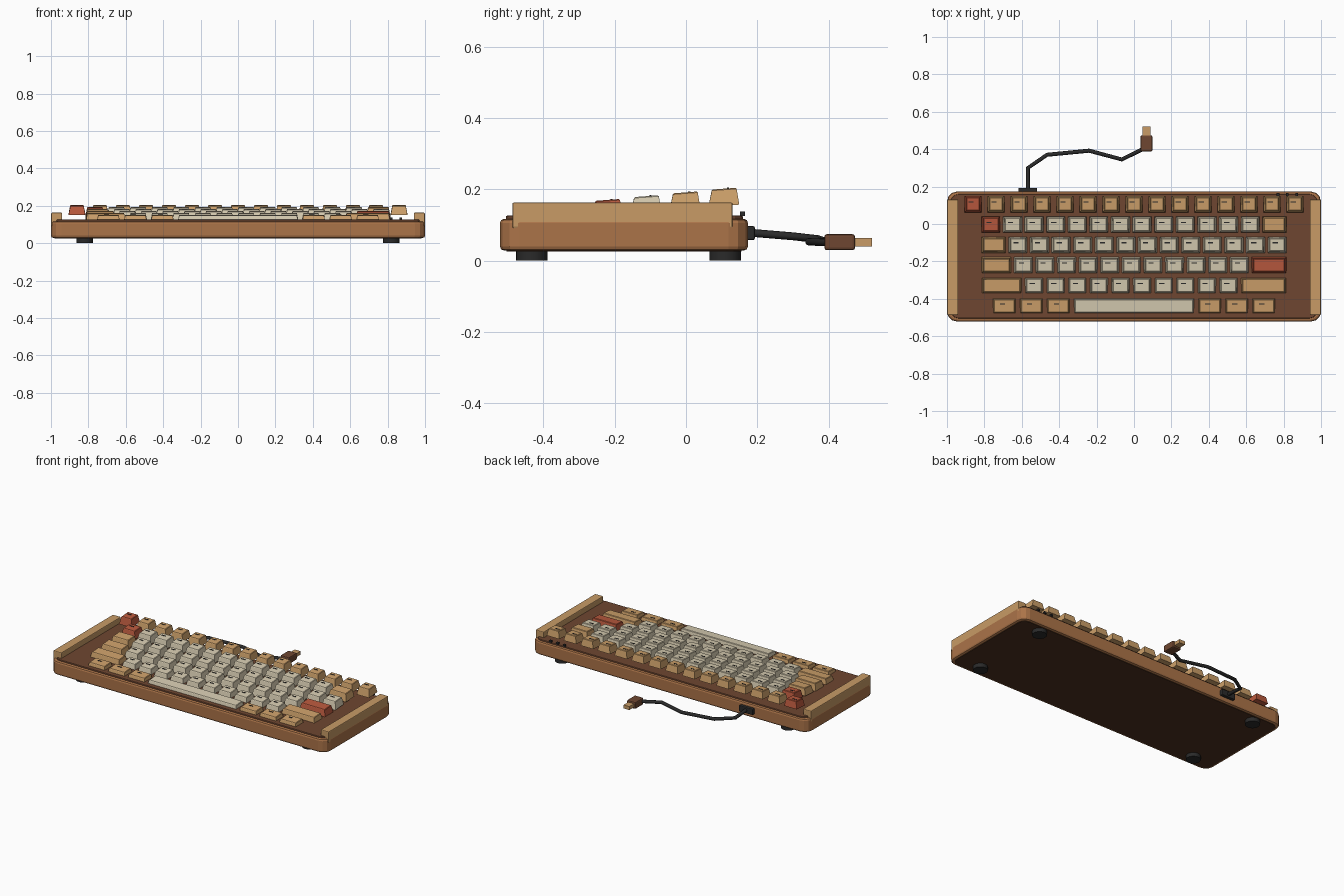
import bpy, bmesh, math
from mathutils import Vector

if "Cube" in bpy.data.objects:
    bpy.data.objects.remove(bpy.data.objects["Cube"])


def material(name, hexcol):
    m = bpy.data.materials.new(name)
    rgb = [(int(hexcol[i:i + 2], 16) / 255) ** 2.2 for i in (0, 2, 4)]
    m.diffuse_color = (*rgb, 1)
    m.use_nodes = True
    m.node_tree.nodes["Principled BSDF"].inputs["Base Color"].default_value = m.diffuse_color
    return m


WOOD = material("walnut", "AA734A")
RAIL = material("light_wood", "C79A66")
PLATE = material("dark_brown", "6E4834")
BASE = material("base_brown", "4E3424")
TAN = material("tan_key", "CC9F6A")
CREAM = material("cream_key", "D6CBB0")
RED = material("red_key", "B85A40")
BLACK = material("black_rubber", "2E2E2E")


def finish(name, bm, mat):
    bmesh.ops.recalc_face_normals(bm, faces=bm.faces)
    me = bpy.data.meshes.new(name)
    bm.to_mesh(me)
    bm.free()
    ob = bpy.data.objects.new(name, me)
    bpy.context.collection.objects.link(ob)
    me.materials.append(mat)
    return ob


def box(name, lo, hi, mat, corner=0, edge=0, segs=3):
    """Box between two corners, with rounded upright corners and softened edges."""
    bm = bmesh.new()
    bmesh.ops.create_cube(bm, size=1)
    lo, hi = Vector(lo), Vector(hi)
    for v in bm.verts:
        v.co = Vector(((lo[i] + hi[i]) / 2 + v.co[i] * (hi[i] - lo[i]) for i in range(3)))
    if corner:
        up = [e for e in bm.edges if abs(e.verts[0].co.z - e.verts[1].co.z) > 1e-5]
        bmesh.ops.bevel(bm, geom=up, offset=corner, segments=segs, profile=0.5, affect='EDGES')
    if edge:
        rim = [e for e in bm.edges if e.calc_face_angle(0) > 1.2]
        bmesh.ops.bevel(bm, geom=rim, offset=edge, segments=2, profile=0.5, affect='EDGES')
    return finish(name, bm, mat)


# Case, base and top plate
box("case", (-1, -0.522, 0.028), (1, 0.174, 0.117), WOOD, 0.055, 0.012)
box("bottom_panel", (-0.982, -0.504, 0.0255), (0.982, 0.156, 0.04), BASE, 0.045)
box("top_plate", (-0.982, -0.505, 0.10), (0.982, 0.16, 0.126), PLATE, 0.045, 0.004)

# Side rails and feet
for s, side in ((-1, "left"), (1, "right")):
    xs = sorted((s * 0.94, s * 0.999))
    box(side + "_rail", (xs[0], -0.487, 0.09), (xs[1], 0.131, 0.163), RAIL, 0, 0.005)
    for y, end in ((-0.433, "front"), (0.11, "back")):
        bpy.ops.mesh.primitive_cylinder_add(vertices=20, radius=0.044, depth=0.03,
                                            location=(s * 0.82, y, 0.015))
        foot = bpy.context.object
        foot.name = f"{end}_{side}_foot"
        foot.data.materials.append(BLACK)
        bpy.ops.object.shade_smooth_by_angle()

# Keys: tapered caps whose tops lean towards the front
TILT, KEY_H, GAP = 0.075, 0.048, 0.0155


def keycap(name, x, y, top, w, d, mat, mark):
    bm = bmesh.new()
    bmesh.ops.create_cube(bm, size=1)
    for v in bm.verts:
        up = v.co.z > 0
        inset = 0.018 if up else 0
        ky = v.co.y * (d - inset) + (0.001 if up else 0)
        z = top + ky * TILT - (0 if up else KEY_H)
        v.co = (x + v.co.x * (w - inset), y + ky, z)
    rim = [e for e in bm.edges if all(v.co.z > top - 0.02 for v in e.verts)]
    bmesh.ops.bevel(bm, geom=rim, offset=0.003, segments=1, affect='EDGES')
    finish(name, bm, mat)
    if mark:
        my = y + 0.012
        box(name + "_mark", (x - 0.024, my - 0.003, top - 0.002),
            (x + 0.004, my + 0.003, top + 0.003), BLACK)


U = 0.1155
T, C, R = TAN, CREAM, RED
ROWS = [
    ("number", [(1, R)] + [(1, C)] * 12 + [(1.25, T)]),
    ("upper", [(1.25, T)] + [(1, C)] * 13),
    ("home", [(1.5, T)] + [(1, C)] * 11 + [(1.75, R)]),
    ("lower", [(2, T)] + [(1, C)] * 10 + [(2.25, T)]),
    ("space", [(1.25, T)] * 3 + [(5.75, C)] + [(1.25, T)] * 3),
]


def row_pos(i):
    return 0.106 - 0.109 * i, 0.2015 - 0.0105 * i


y, top = row_pos(0)
for k in range(15):
    keycap(f"function_key_{k + 1}", -0.861 + k * 0.123, y, top, 0.09, 0.087,
           RED if k == 0 else TAN, True)
for i, (row, keys) in enumerate(ROWS, 1):
    y, top = row_pos(i)
    x = -sum(u for u, _ in keys) * U / 2
    for k, (u, mat) in enumerate(keys):
        keycap(f"{row}_row_key_{k + 1}", x + u * U / 2, y, top, u * U - GAP, 0.087,
               mat, u == 1 or (row == "space" and u < 2))
        x += u * U

# Indicator lights
for k in range(3):
    x = 0.77 + 0.05 * k
    box(f"indicator_{k + 1}", (x - 0.007, 0.151, 0.125), (x + 0.007, 0.165, 0.138), BLACK)

# Cable with its socket and plug
box("cable_socket", (-0.618, 0.165, 0.057), (-0.518, 0.193, 0.097), BLACK, 0, 0.005)
path = [(-0.567, 0.18, 0.078), (-0.567, 0.30, 0.068), (-0.465, 0.37, 0.06),
        (-0.24, 0.392, 0.053), (-0.065, 0.345, 0.053), (0.066, 0.41, 0.051)]
cu = bpy.data.curves.new("cable", 'CURVE')
cu.dimensions = '3D'
cu.bevel_depth = 0.011
cu.bevel_resolution = 2
cu.use_fill_caps = True
sp = cu.splines.new('POLY')
sp.points.add(len(path) - 1)
for p, co in zip(sp.points, path):
    p.co = (*co, 1)
cu.materials.append(BLACK)
bpy.context.collection.objects.link(bpy.data.objects.new("cable", cu))
box("plug_body", (0.035, 0.388, 0.029), (0.098, 0.474, 0.074), PLATE, 0, 0.007)
box("plug_tip", (0.046, 0.47, 0.04), (0.087, 0.522, 0.063), RAIL)
